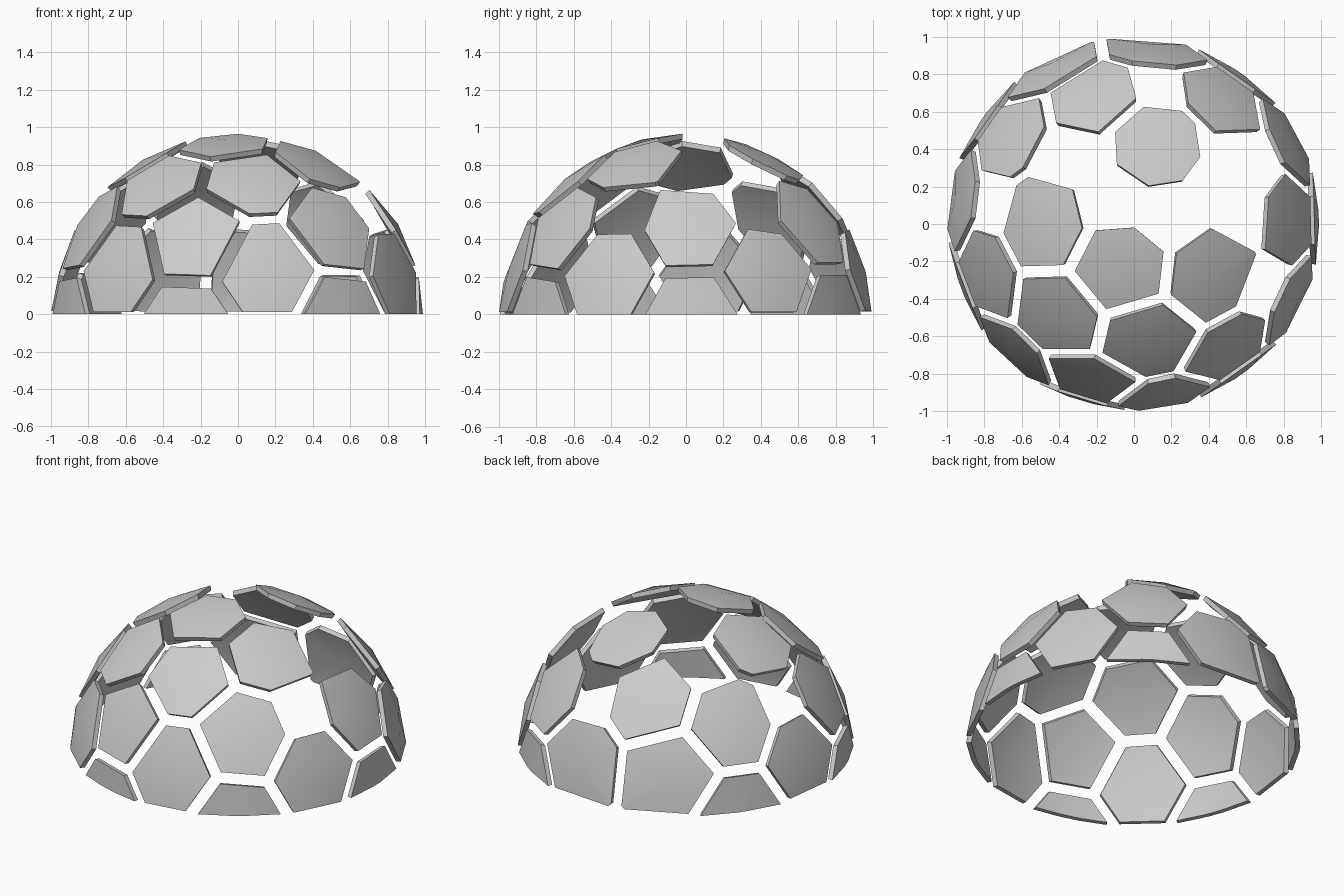
import bpy, bmesh
from math import radians, sin, cos, tan
from mathutils import Vector

if "Cube" in bpy.data.objects:
    bpy.data.objects.remove(bpy.data.objects["Cube"])

GAP = 0.038        # half of the joint between panels
THICK = 0.97       # inner skin radius
CUT = 0.035        # height above sphere centre where the dome is cut
OPEN_EDGE = 0.268  # panel edge distance beside an open bay


def direction(az, el):
    a, e = radians(az), radians(el)
    return Vector((cos(a) * cos(e), sin(a) * cos(e), sin(e)))


# Panel centres as (azimuth, elevation), row by row
crown = [(254, 75), (180, 60), (-33.7, 59.7), (73.5, 63.3)]
upper = [(230, 49.2), (-83.7, 50.7), (108, 42.8)]
middle = [(254, 26.7), (-52, 30), (198, 30.7), (1.3, 31), (54.8, 32.5), (144.4, 34)]
lower = [(-80.4, 15.7), (227.5, 15.7), (28, 15.7), (-26.3, 14.8),
         (172.8, 16), (118.7, 16), (82.2, 16)]
base = [(253, -2), (200.6, -1), (144, 0), (55, 0), (2, 0), (-55, 0)]

# Open bays that hold no panel
bays = [(-27, 35.5), (171.5, 36), (80, 40), (135, 57.5), (130, 81),
        (22, 77.6), (6, 55), (33, 42.4)]
bays += [(az, el - 31) for az, el in lower]

rows = {"crown_panel": crown, "upper_panel": upper, "middle_panel": middle,
        "lower_panel": lower, "base_panel": base}
seeds = [direction(*p) for row in rows.values() for p in row]
bay_dirs = [direction(*p) for p in bays]


def trim(bm, co, no):
    geom = bm.verts[:] + bm.edges[:] + bm.faces[:]
    return bmesh.ops.bisect_plane(bm, geom=geom, dist=1e-5, plane_co=co,
                                  plane_no=no, clear_outer=True)


def make_panel(name, p):
    bm = bmesh.new()
    # flat sheet touching the sphere at the panel centre
    u = p.orthogonal().normalized()
    v = p.cross(u)
    bm.faces.new([bm.verts.new(p + 0.36 * (a * u + b * v))
                  for a, b in ((-1, -1), (1, -1), (1, 1), (-1, 1))])
    # trim against each neighbour, leaving a joint
    for q in seeds + bay_dirs:
        ang = p.angle(q)
        is_bay = q in bay_dirs
        if ang < 0.01 or ang > radians(34 if is_bay else 50):
            continue
        d = (q - p * p.dot(q)).normalized()
        reach = OPEN_EDGE if is_bay else tan(ang / 2)
        trim(bm, p + d * (reach - GAP), d)
    # raised centre, then everything onto the sphere
    bmesh.ops.poke(bm, faces=bm.faces[:])
    for vert in bm.verts:
        vert.co.normalize()
    # thickness towards the sphere centre
    ext = bmesh.ops.extrude_face_region(bm, geom=bm.faces[:], use_keep_orig=True)
    for g in ext["geom"]:
        if isinstance(g, bmesh.types.BMVert):
            g.co *= THICK
    # level cut at the ground
    trim(bm, Vector((0, 0, CUT)), Vector((0, 0, -1)))
    rim = [e for e in bm.edges if e.is_boundary]
    if rim:
        bmesh.ops.holes_fill(bm, edges=rim, sides=0)
    bmesh.ops.recalc_face_normals(bm, faces=bm.faces[:])
    bmesh.ops.translate(bm, verts=bm.verts[:], vec=(0, 0, -CUT))
    me = bpy.data.meshes.new(name)
    bm.to_mesh(me)
    bm.free()
    ob = bpy.data.objects.new(name, me)
    bpy.context.collection.objects.link(ob)
    return ob


panels = []
for name, row in rows.items():
    for i, pos in enumerate(row):
        panels.append(make_panel(f"{name}_{i + 1}", direction(*pos)))

# Soft faces, crisp rims
for ob in panels:
    ob.select_set(True)
bpy.context.view_layer.objects.active = panels[0]
bpy.ops.object.shade_smooth_by_angle(angle=radians(30))
